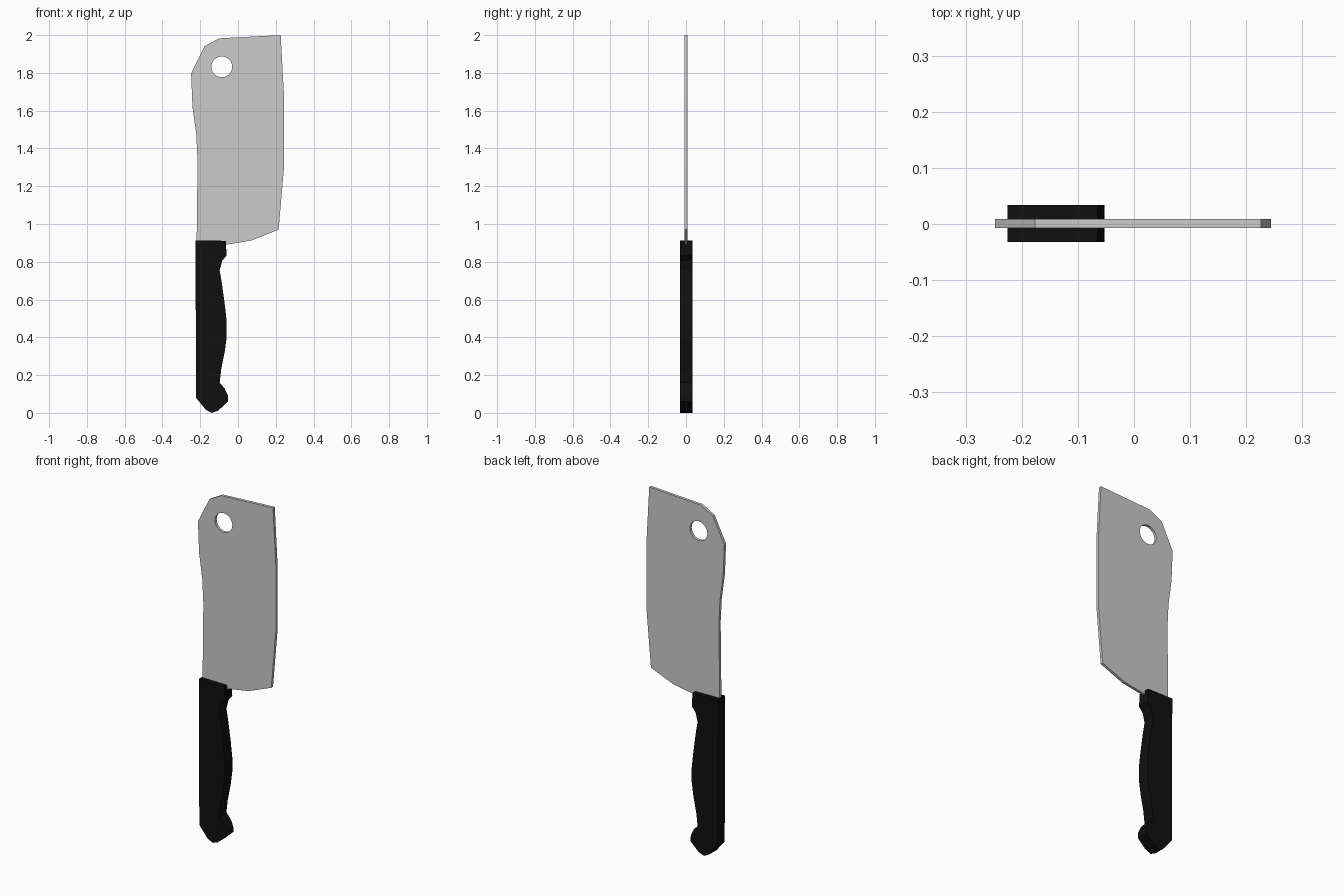
import bpy
import math

if "Cube" in bpy.data.objects:
    bpy.data.objects.remove(bpy.data.objects["Cube"])


def plate(name, loops, y_min, y_max, color=None):
    """Solid plate from x-z outlines; inner loops become holes."""
    cu = bpy.data.curves.new(name, 'CURVE')
    cu.dimensions = '2D'
    cu.fill_mode = 'BOTH'
    cu.extrude = (y_max - y_min) / 2
    for pts in loops:
        sp = cu.splines.new('POLY')
        sp.points.add(len(pts) - 1)
        for p, (x, z) in zip(sp.points, pts):
            p.co = (x, z, 0, 1)
        sp.use_cyclic_u = True
    ob = bpy.data.objects.new(name, cu)
    bpy.context.collection.objects.link(ob)
    ob.rotation_euler.x = math.pi / 2
    ob.location.y = (y_min + y_max) / 2
    bpy.ops.object.select_all(action='DESELECT')
    ob.select_set(True)
    bpy.context.view_layer.objects.active = ob
    bpy.ops.object.convert(target='MESH')
    ob = bpy.context.object
    ob.name = name
    bpy.ops.object.transform_apply(location=True, rotation=True, scale=True)
    # Weld the caps to the walls and keep flat faces
    bpy.ops.object.mode_set(mode='EDIT')
    bpy.ops.mesh.select_all(action='SELECT')
    bpy.ops.mesh.remove_doubles(threshold=0.0005)
    bpy.ops.mesh.normals_make_consistent(inside=False)
    bpy.ops.object.mode_set(mode='OBJECT')
    bpy.ops.object.shade_flat()
    if color:
        mat = bpy.data.materials.new(name + "_material")
        mat.diffuse_color = color
        mat.use_nodes = True
        mat.node_tree.nodes["Principled BSDF"].inputs["Base Color"].default_value = mat.diffuse_color
        ob.data.materials.clear()
        ob.data.materials.append(mat)
    return ob


# Blade with hanging hole
blade_outline = [
    (0.226, 2.0), (-0.10, 1.983), (-0.176, 1.942), (-0.248, 1.797),
    (-0.241, 1.62), (-0.221, 1.475), (-0.214, 1.34), (-0.219, 0.905),
    (-0.065, 0.89), (0.072, 0.913), (0.215, 0.97), (0.244, 1.305),
    (0.244, 1.67)]
hole = [(-0.086 + 0.055 * math.cos(i * math.tau / 24),
         1.832 + 0.055 * math.sin(i * math.tau / 24)) for i in range(24)]
plate("blade", [blade_outline, hole], -0.007, 0.009)

# Handle with finger guard and rounded butt
handle_outline = [
    (-0.225, 0.913), (-0.065, 0.911), (-0.060, 0.834), (-0.084, 0.805),
    (-0.097, 0.754), (-0.086, 0.69), (-0.070, 0.574), (-0.060, 0.484),
    (-0.060, 0.40), (-0.070, 0.325), (-0.089, 0.23), (-0.097, 0.16),
    (-0.071, 0.13), (-0.054, 0.093), (-0.053, 0.06), (-0.105, 0.012),
    (-0.138, 0.0), (-0.17, 0.016), (-0.222, 0.08)]
plate("handle", [handle_outline], -0.032, 0.034, (0.005, 0.005, 0.005, 1))
